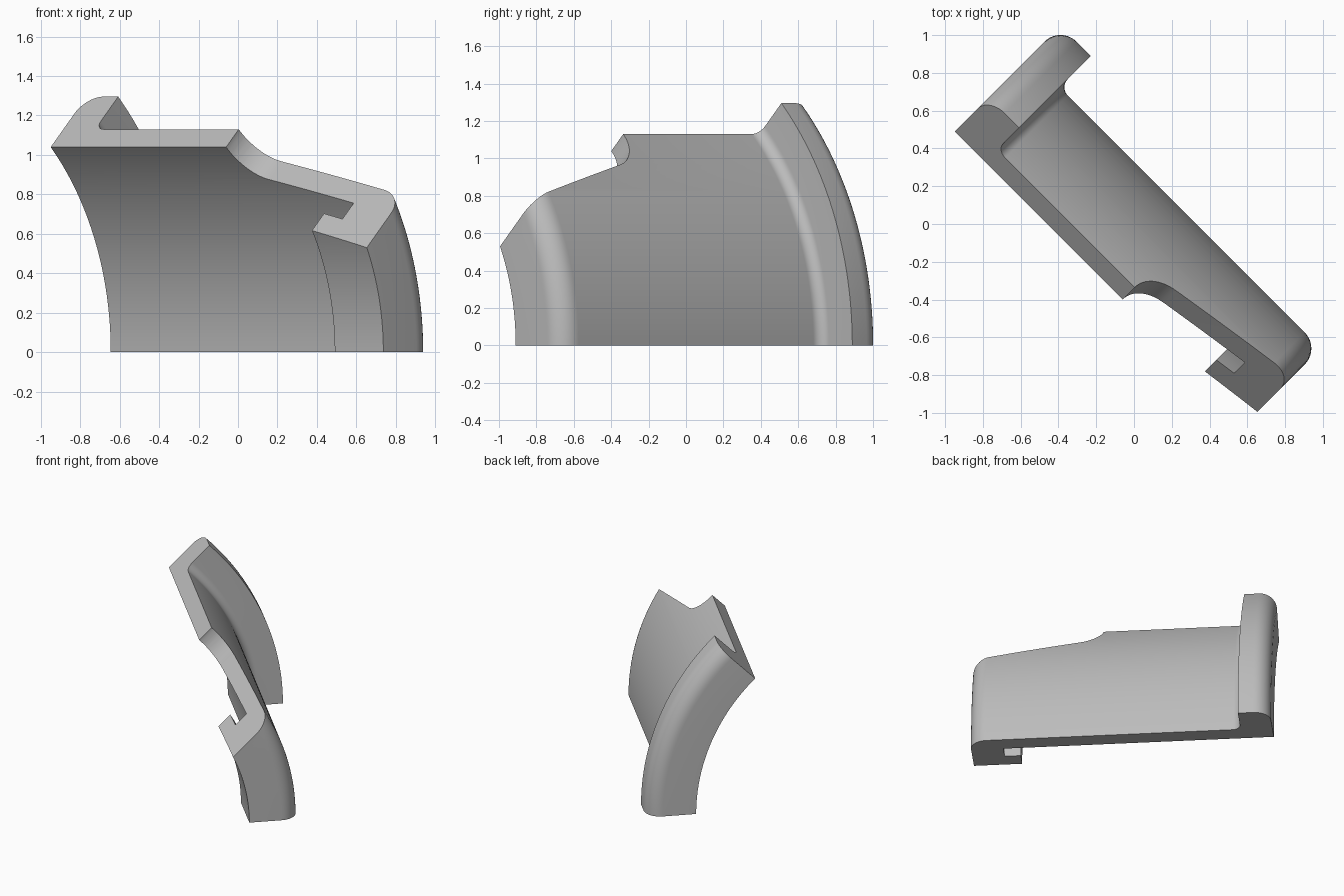
import bpy, bmesh
from math import sin, cos, pi, radians
from mathutils import Matrix, Vector

if "Cube" in bpy.data.objects:
    bpy.data.objects.remove(bpy.data.objects["Cube"], do_unlink=True)

# Work frame: X along the revolve axis, Y outward, Z up; turned into place at the end
PLACE = Matrix.Translation((-0.965, -0.965, 0)) @ Matrix.Rotation(radians(-45), 4, 'Z')
SWEEP = radians(45)


def arc(cx, cy, rad, a0, a1, n=10):
    """Points of an arc, angles in degrees."""
    angles = [radians(a0 + (a1 - a0) * i / n) for i in range(n + 1)]
    return [(cx + rad * cos(a), cy + rad * sin(a)) for a in angles]


def mesh_object(name, bm):
    bmesh.ops.recalc_face_normals(bm, faces=bm.faces[:])
    mesh = bpy.data.meshes.new(name)
    bm.to_mesh(mesh)
    bm.free()
    obj = bpy.data.objects.new(name, mesh)
    bpy.context.collection.objects.link(obj)
    return obj


# Cross-section dimensions
left, right = -1.018, 1.165
shell_in, shell_out = 1.47, 1.598
flange_face, flange_top = -0.79, 1.832
hook_bottom, hook_lip = 1.242, 1.36
hook_tip, hook_wall = 0.817, 0.933
edge, fillet = 0.12, 0.06

profile = [(left, shell_in), (hook_wall, shell_in), (hook_wall, hook_lip),
           (hook_tip, hook_lip), (hook_tip, hook_bottom), (right, hook_bottom)]
profile += arc(right - edge, shell_out - edge, edge, 0, 90)
profile += arc(flange_face + fillet, shell_out + fillet, fillet, 270, 180)
profile += [(flange_face, flange_top)]
profile += arc(left + edge, flange_top - edge, edge, 90, 180)

# Curved shell: section swept an eighth of a turn
bm = bmesh.new()
section = bm.faces.new([bm.verts.new((u, r, 0)) for u, r in profile])
start = bmesh.ops.duplicate(bm, geom=[section])["geom"]
bmesh.ops.spin(bm, geom=start, cent=(0, 0, 0), axis=(1, 0, 0),
               angle=SWEEP, steps=48, use_duplicate=False)
bmesh.ops.remove_doubles(bm, verts=bm.verts[:], dist=1e-5)
# drop any internal copy of the starting section
flat = [f for f in bm.faces if all(abs(v.co.z) < 1e-5 for v in f.verts)]
if len(flat) > 1:
    bmesh.ops.delete(bm, geom=flat[1:], context='FACES_ONLY')
bracket = mesh_object("curved_bracket", bm)

# Cutter for the stepped end: rounded notch running into a sloped edge
notch, slope = 0.224, radians(15)
outline = [(0.24, 0.15)] + arc(0.24 + notch, 0, notch, 180, 255, 16)
u, s = outline[-1]
outline += [(1.4, s - (1.4 - u) * sin(slope) / cos(slope)), (1.4, 0.15)]
outward = Vector((0, cos(SWEEP), sin(SWEEP)))
across = Vector((0, -sin(SWEEP), cos(SWEEP)))
bm = bmesh.new()
base = bm.faces.new([bm.verts.new(Vector((u, 0, 0)) + across * s + outward * 0.8)
                     for u, s in outline])
side = bmesh.ops.extrude_face_region(bm, geom=[base])["geom"]
bmesh.ops.translate(bm, vec=outward * 1.4,
                    verts=[v for v in side if isinstance(v, bmesh.types.BMVert)])
cutter = mesh_object("end_cutter", bm)
cutter.hide_render = True

bpy.ops.object.select_all(action='DESELECT')
bpy.context.view_layer.objects.active = bracket
bracket.select_set(True)
cut = bracket.modifiers.new("stepped_end", 'BOOLEAN')
cut.object, cut.operation, cut.solver = cutter, 'DIFFERENCE', 'EXACT'
bpy.ops.object.modifier_apply(modifier=cut.name)
bpy.data.objects.remove(cutter, do_unlink=True)

# Turn into place and finish
bracket.data.transform(PLACE)
bpy.ops.object.shade_smooth_by_angle(angle=radians(30))

grey = bpy.data.materials.new("plain_grey")
grey.use_nodes = True
colour = (0.5, 0.5, 0.5, 1)
grey.diffuse_color = colour
grey.node_tree.nodes["Principled BSDF"].inputs["Base Color"].default_value = colour
bracket.data.materials.clear()
bracket.data.materials.append(grey)
